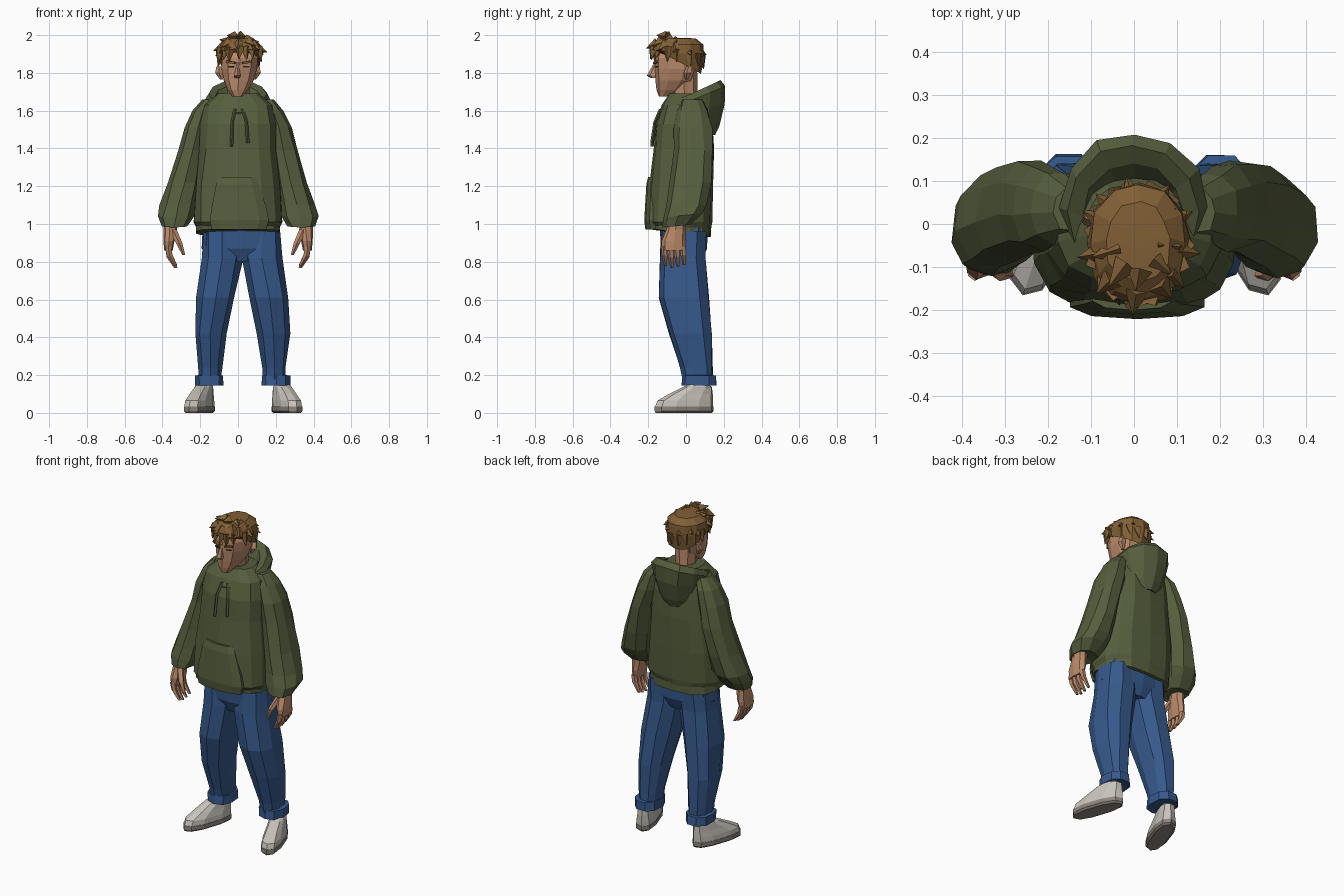
import bpy
import bmesh
import math
import random
from mathutils import Matrix, Vector

random.seed(4)
if "Cube" in bpy.data.objects:
    bpy.data.objects.remove(bpy.data.objects["Cube"], do_unlink=True)


def make_material(name, color):
    material = bpy.data.materials.new(name)
    material.use_nodes = True
    material.diffuse_color = (*color, 1)
    shader = next(n for n in material.node_tree.nodes if n.type == "BSDF_PRINCIPLED")
    shader.inputs["Base Color"].default_value = (*color, 1)
    shader.inputs["Roughness"].default_value = 0.9
    return material


green = make_material("olive fabric", (.092, .112, .047))
denim = make_material("blue denim", (.037, .1, .26))
skin = make_material("skin", (.5, .26, .15))
brown = make_material("brown hair", (.22, .115, .036))
white = make_material("off white", (.58, .55, .5))
taupe = make_material("taupe sole", (.27, .235, .205))
dark = make_material("dark eyes", (.03, .025, .02))


def finish(bm, name, material):
    bmesh.ops.recalc_face_normals(bm, faces=bm.faces)
    mesh = bpy.data.meshes.new(name)
    bm.to_mesh(mesh)
    bm.free()
    mesh.materials.append(material)
    obj = bpy.data.objects.new(name, mesh)
    bpy.context.collection.objects.link(obj)
    return obj


def loft(name, material, rings, sides=10, square=1.0, jitter=0.0, side=1, middle=0.0):
    """Skin rings given as (x low, x high, y front, y back, z, tilt); side=-1 mirrors."""
    bm = bmesh.new()
    loops = []
    for x_low, x_high, front, back, z, *tilt in rings:
        slope = tilt[0] if tilt else 0
        loop = []
        for k in range(sides):
            angle = math.tau * k / sides - math.pi / 2
            c, s = math.cos(angle), math.sin(angle)
            c = math.copysign(abs(c) ** square, c)
            s = math.copysign(abs(s) ** square, s)
            x = (x_low + x_high) / 2 + c * (x_high - x_low) / 2
            dy = s * (back - front) / 2
            x += random.uniform(-jitter, jitter)
            y = (front + back) / 2 + dy + random.uniform(-jitter, jitter)
            loop.append(bm.verts.new((middle + side * x, y, z + slope * dy)))
        loops.append(loop)
    for a, b in zip(loops, loops[1:]):
        for k in range(sides):
            n = (k + 1) % sides
            bm.faces.new((a[k], a[n], b[n], b[k]))
    bm.faces.new(loops[0])
    bm.faces.new(loops[-1])
    return finish(bm, name, material)


def tube(name, material, points, sides=5, side=1):
    """Tapering strand through (x, y, z, radius) points."""
    rings = [(x - r, x + r, y - r, y + r, z) for x, y, z, r in points]
    return loft(name, material, rings, sides, side=side)


def plate(name, material, center, size, turn=0.0, roll=0.0):
    bm = bmesh.new()
    place = (Matrix.Translation(center) @ Matrix.Rotation(turn, 4, "Z")
             @ Matrix.Rotation(roll, 4, "Y") @ Matrix.Diagonal((*size, 1)))
    bmesh.ops.create_cube(bm, size=1, matrix=place)
    return finish(bm, name, material)


# Sweatshirt body, hem band and front pocket
loft("sweatshirt_body", green, [
    (-.215, .215, -.185, .125, .97, -.1), (-.235, .235, -.208, .14, 1.01),
    (-.228, .228, -.192, .145, 1.2), (-.205, .205, -.175, .15, 1.4),
    (-.2, .2, -.165, .14, 1.53), (-.185, .185, -.13, .12, 1.63),
    (-.11, .11, -.09, .09, 1.69)], 14, .75, .005)
loft("hem_band", green, [
    (-.205, .205, -.18, .125, .95, -.13), (-.225, .225, -.195, .135, .955, -.13),
    (-.225, .225, -.195, .135, 1.0, -.1)], 14, .75, .003)
loft("front_pocket", green, [
    (-.145, .155, -.215, -.13, .97), (-.155, .17, -.221, -.13, 1.02),
    (-.145, .155, -.217, -.13, 1.09), (-.12, .115, -.21, -.13, 1.21),
    (-.1, .095, -.2, -.13, 1.25)], 10, .8)

# Hanging hood with a rolled rim and an open inside
loft("hood", green, [
    (-.07, .07, .04, .15, 1.47), (-.12, .12, -.1, .18, 1.52),
    (-.155, .155, -.135, .21, 1.6, .2), (-.172, .172, -.142, .213, 1.66, .4),
    (-.15, .15, -.135, .185, 1.69, .45), (-.115, .115, -.11, .14, 1.68, .45),
    (-.085, .085, -.08, .09, 1.6, .2)], 12, 1, .006)

# Draw cords
for x, tip in ((-.03, 1.41), (.045, 1.43)):
    tube("draw_cord", green, [
        (x * .5, -.135, 1.61, .008), (x, -.165, 1.54, .008),
        (x * 1.15, -.18, tip, .009)], 4)

for side, word in ((1, "left"), (-1, "right")):
    # Sleeve bulging over the wrist
    loft(word + "_sleeve", green, [
        (.1, .19, -.02, .09, 1.66), (.12, .24, -.045, .12, 1.6),
        (.14, .285, -.06, .14, 1.51), (.17, .322, -.065, .148, 1.39),
        (.2, .37, -.085, .14, 1.22), (.215, .415, -.105, .115, 1.1),
        (.23, .428, -.12, .085, 1.045, .1), (.265, .405, -.125, .035, .99, .1),
        (.3, .385, -.1, .01, 1.0)], 9, .9, .006, side)

    # Hand with curled fingers and thumb
    loft(word + "_hand", skin, [
        (.32, .4, -.095, .0, 1.02), (.325, .395, -.105, -.005, .97),
        (.335, .395, -.13, .0, .91), (.345, .392, -.13, -.005, .86)], 8, .9, .002, side)
    for i in range(4):
        y = -.115 + .033 * i
        drop = .01 * abs(i - 1.3)
        tube(word + "_finger", skin, [
            (.37, y, .88, .017), (.362, y + .003, .82 + drop, .016),
            (.33, y + .008, .765 + drop, .009)], 5, side)
    tube(word + "_thumb", skin, [
        (.345, -.08, .97, .022), (.312, -.115, .9, .018),
        (.287, -.118, .835, .008)], 5, side)

    # Trouser leg and turned-up cuff
    loft(word + "_trouser_leg", denim, [
        (.0, .205, -.13, .11, .96), (-.005, .218, -.137, .11, .82),
        (.038, .245, -.14, .13, .61), (.08, .252, -.09, .14, .42),
        (.105, .235, -.03, .145, .24), (.115, .228, -.01, .145, .15)],
        9, .85, .005, side, .022)
    loft(word + "_trouser_cuff", denim, [
        (.12, .23, -.01, .14, .15), (.1, .253, -.025, .165, .145),
        (.1, .253, -.022, .162, .198), (.12, .23, -.01, .14, .2)],
        9, .85, .003, side, .024)

    # Shoe turned outwards: sole below, upper above
    sole = [(-.048, .048, -.165, .15, 0), (-.06, .06, -.17, .16, .01),
            (-.06, .06, -.17, .16, .035)]
    upper = [(-.057, .057, -.167, .157, .035), (-.055, .055, -.155, .157, .065),
             (-.048, .048, -.09, .155, .1), (-.043, .043, -.01, .15, .138),
             (-.035, .035, .02, .13, .15)]
    for part, material, rings in (("sole", taupe, sole), ("shoe", white, upper)):
        obj = loft(word + "_" + part, material, rings, 10, .8)
        obj.data.transform(Matrix.Translation((.027 + side * .23, -.005, 0))
                           @ Matrix.Rotation(side * math.radians(19), 4, "Z"))

    # Ear, brow and eye
    tube(word + "_ear", skin, [
        (.088, .005, 1.765, .008), (.1, .01, 1.8, .022), (.1, .02, 1.835, .015)], 5, side)
    plate(word + "_brow", brown, (.004 + side * .042, -.156, 1.856),
          (.05, .02, .012), side * .35, side * -.15)
    plate(word + "_eye", dark, (.004 + side * .04, -.153, 1.832),
          (.03, .009, .008), side * .35)

# Hips
loft("trouser_hips", denim, [
    (-.1, .14, -.1, .08, .8), (-.19, .232, -.132, .112, .87),
    (-.185, .222, -.14, .115, .99)], 12, .75, .003)

# Neck, head and nose
loft("neck", skin, [
    (-.06, .06, -.07, .06, 1.56), (-.055, .06, -.075, .06, 1.68),
    (-.06, .07, -.09, .06, 1.8)], 8)
loft("head", skin, [
    (-.03, .025, -.145, -.085, 1.675), (-.058, .055, -.155, -.01, 1.71),
    (-.078, .085, -.16, .04, 1.76), (-.09, .105, -.165, .065, 1.82),
    (-.09, .11, -.165, .07, 1.88), (-.07, .09, -.14, .05, 1.94)], 10, .9, .002)
loft("nose", skin, [
    (-.02, .012, -.185, -.14, 1.772), (-.024, .016, -.207, -.14, 1.785),
    (-.014, .01, -.188, -.14, 1.82), (-.008, .01, -.168, -.14, 1.855)], 6)

# Hair cap, lower at the nape
loft("hair_cap", brown, [
    (-.08, .1, -.15, .05, 1.87, -.4), (-.1, .12, -.175, .085, 1.865, -.55),
    (-.113, .133, -.188, .1, 1.905, -.15), (-.1, .12, -.175, .09, 1.95),
    (-.065, .085, -.13, .055, 1.982), (-.02, .03, -.06, .0, 1.985)], 12, .95, .007)


def add_tufts(name, count, spread, height, flare, fall, length):
    """Ring of pointed locks around the head."""
    bm = bmesh.new()
    for k in range(count):
        angle = math.tau * (k + random.uniform(-.3, .3)) / count
        c, s = math.cos(angle), math.sin(angle)
        base = Vector((.01 + .108 * spread * c, -.045 + .133 * spread * s,
                       height + random.uniform(-.008, .008) - .025 * s))
        aim = Vector((c * flare + random.uniform(-.25, .25), s * flare, fall)).normalized()
        size = length * random.uniform(.8, 1.15)
        place = (Matrix.Translation(base + aim * size * .4)
                 @ aim.to_track_quat("Z", "Y").to_matrix().to_4x4())
        bmesh.ops.create_cone(bm, cap_ends=True, segments=4, radius1=.03,
                              radius2=.001, depth=size, matrix=place)
    return finish(bm, name, brown)


add_tufts("fringe_locks", 15, .95, 1.91, .3, -1, .075)
add_tufts("side_locks", 11, .85, 1.935, 1, -.45, .06)
add_tufts("crown_locks", 8, .5, 1.965, 1, .12, .06)
